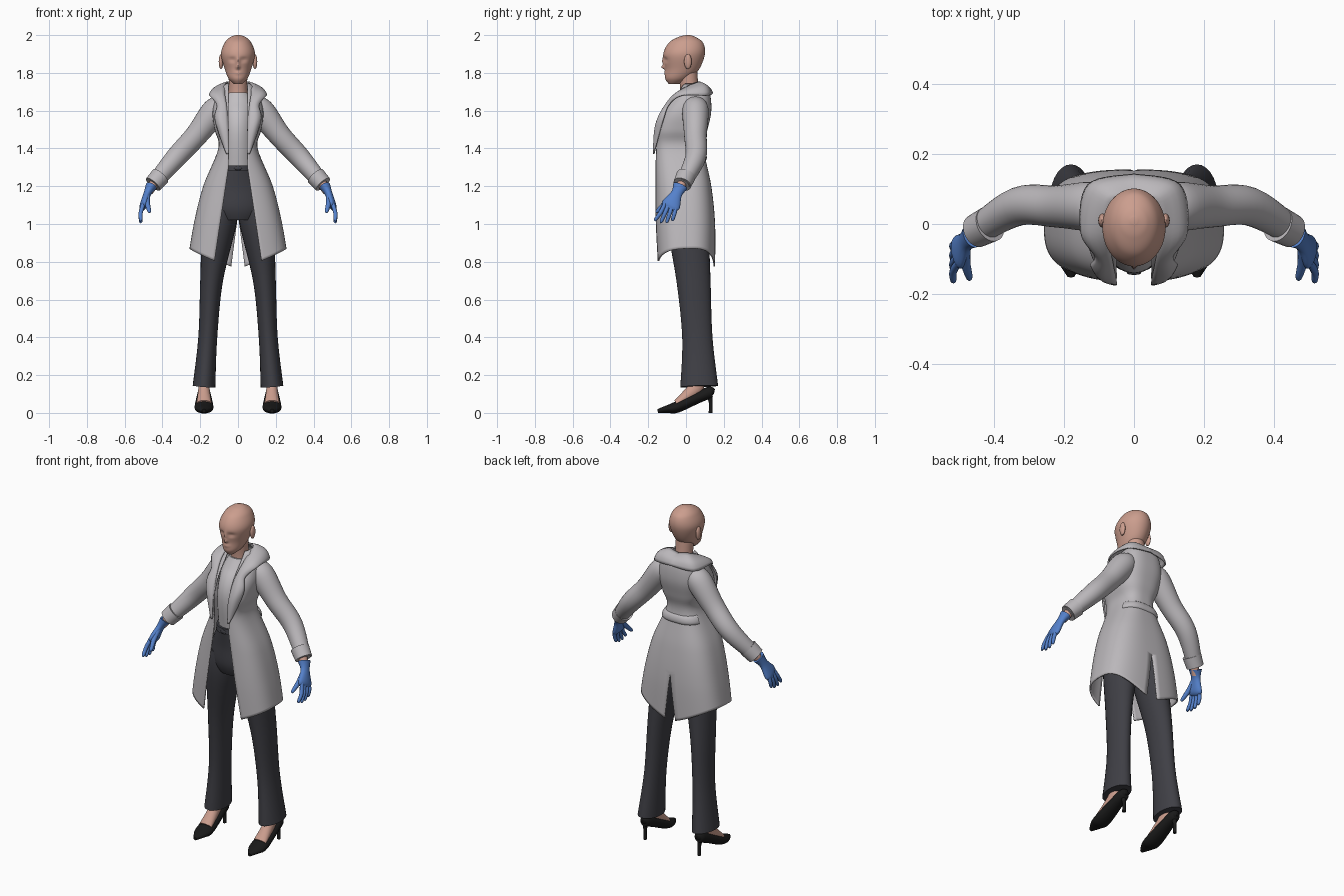
import bpy, bmesh, math
from mathutils import Vector

default_cube = bpy.data.objects.get("Cube")
if default_cube:
    bpy.data.objects.remove(default_cube)


def material(name, red, green, blue):
    mat = bpy.data.materials.new(name)
    mat.use_nodes = True
    mat.diffuse_color = (red, green, blue, 1)
    shader = next(node for node in mat.node_tree.nodes if node.type == 'BSDF_PRINCIPLED')
    shader.inputs['Base Color'].default_value = mat.diffuse_color
    return mat


SKIN = material("skin", .6, .34, .27)
COAT = material("coat_grey", .5, .48, .5)
SHIRT = material("shirt_grey", .54, .52, .54)
TROUSER = material("trouser_charcoal", .05, .05, .06)
BLACK = material("shoe_black", .01, .01, .01)
GLOVE = material("glove_blue", .09, .22, .6)


def spline(rows, steps):
    """Pass a smooth curve through rows of values."""
    last = len(rows) - 1
    result = []
    for i in range(last):
        before, start, end, after = (rows[max(0, min(last, i + k))] for k in (-1, 0, 1, 2))
        for step in range(steps):
            t = step / steps
            result.append(tuple(
                b + t / 2 * (c - a + t * (2 * a - 5 * b + 4 * c - d + t * (3 * b - a - 3 * c + d)))
                for a, b, c, d in zip(before, start, end, after)))
    return result + [tuple(rows[last])]


def surface(name, rings, mat, closed=True, mirror=False, thickness=0):
    """Bridge successive rows of points into one smooth object."""
    bm = bmesh.new()
    verts = [[bm.verts.new(point) for point in ring] for ring in rings]
    count = len(verts[0])
    for lower, upper in zip(verts, verts[1:]):
        for j in range(count if closed else count - 1):
            k = (j + 1) % count
            bm.faces.new((lower[j], lower[k], upper[k], upper[j]))
    if closed:
        bm.faces.new(verts[0])
        bm.faces.new(verts[-1])
    bmesh.ops.recalc_face_normals(bm, faces=bm.faces)
    mesh = bpy.data.meshes.new(name)
    bm.to_mesh(mesh)
    bm.free()
    mesh.materials.append(mat)
    ob = bpy.data.objects.new(name, mesh)
    bpy.context.collection.objects.link(ob)
    bpy.ops.object.select_all(action='DESELECT')
    ob.select_set(True)
    bpy.context.view_layer.objects.active = ob
    bpy.ops.object.shade_smooth_by_angle(angle=math.radians(50))
    if mirror:
        modifier = ob.modifiers.new("mirror", 'MIRROR')
        modifier.merge_threshold = .002
    if thickness:
        modifier = ob.modifiers.new("thickness", 'SOLIDIFY')
        modifier.thickness = thickness
        modifier.offset = 0


def circle(sides):
    angles = (math.tau * k / sides for k in range(sides))
    return [(math.cos(angle), math.sin(angle)) for angle in angles]


def tube(name, rows, mat, ref=(0, 1, 0), mirror=True, sides=28):
    """Rows are x, y, z, radius and, where oval, the radius along ref."""
    rows = spline([row if len(row) > 4 else row + row[-1:] for row in rows], 6)
    points = [Vector(row[:3]) for row in rows]
    rings = []
    for i, (point, row) in enumerate(zip(points, rows)):
        following = points[min(i + 1, len(points) - 1)]
        tangent = (following - points[max(i - 1, 0)]).normalized()
        across = Vector(ref).cross(tangent).normalized()
        along = tangent.cross(across)
        rings.append([point + across * row[3] * c + along * row[4] * s for c, s in circle(sides)])
    surface(name, rings, mat, mirror=mirror)


def ellipsoid(name, centre, radii, mat, mirror=True):
    rings = []
    for i in range(1, 12):
        angle = math.pi * i / 12
        rings.append([[m + r * d for m, r, d in zip(centre, radii, (
            math.sin(angle) * c, math.sin(angle) * s, -math.cos(angle)))] for c, s in circle(20)])
    surface(name, rings, mat, mirror=mirror)


# Head: height, half width, front and back, shaped by soft bumps for the face
skull = [(1.74, .02, -.09, -.04), (1.77, .05, -.11, .02), (1.82, .07, -.11, .07),
         (1.9, .09, -.12, .1), (1.96, .07, -.09, .09), (1.99, .04, -.04, .05), (2, .01, 0, .02)]
nose, bridge = (0, 1.83, .01, .01, .02), (0, 1.86, .01, .02, .01)
eye_socket, lips = (.03, 1.87, .02, .01, -.01), (0, 1.8, .02, .01, .005)
rings = []
for z, width, front, back in spline(skull, 9):
    ring = []
    for c, s in circle(96):
        x, y = width * c, (front + back) / 2 + (back - front) / 2 * s
        if s < -.2:
            for at_x, at_z, size_x, size_z, height in (nose, bridge, eye_socket, lips):
                distance = ((abs(x) - at_x) / size_x) ** 2 + ((z - at_z) / size_z) ** 2
                y -= height * math.exp(-distance)
        ring.append((x, y, z))
    rings.append(ring)
surface("head", rings, SKIN)
ellipsoid("ear", (.09, .01, 1.86), (.012, .02, .04), SKIN)
tube("neck", [(0, .03, 1.62, .07), (0, .02, 1.7, .05), (0, .01, 1.8, .05)], SKIN, mirror=False)

# Shirt, trouser top and belt
tube("shirt", [(0, -.02, 1.3, .09, .1), (0, -.02, 1.5, .09, .12), (0, .01, 1.62, .09),
               (0, .02, 1.69, .06)], SHIRT, mirror=False)
tube("trouser_hips", [(0, -.02, 1.3, .09, .11), (0, -.01, 1.2, .14, .11), (0, 0, 1.1, .16, .12),
                      (0, .01, 1.04, .13, .11)], TROUSER, mirror=False)
tube("waist_belt", [(0, -.02, 1.28, .1, .12), (0, -.02, 1.31, .1, .115)], TROUSER, mirror=False)
ellipsoid("belt_buckle", (0, -.14, 1.295), (.02, .005, .01), TROUSER, mirror=False)

# Flared trouser legs
tube("trouser_leg", [(.08, .01, 1.13, .08, .11), (.1, .01, 1, .09, .11), (.14, .04, .7, .06, .09),
                     (.16, .06, .4, .05, .08), (.18, .07, .14, .06, .1)], TROUSER)

# Feet and high-heeled shoes
foot = .18
tube("foot", [(foot, .06, .2, .03), (foot, .05, .13, .03, .04), (foot, -.05, .05, .04, .02)], SKIN)
tube("shoe", [(foot, .15, .11, .01), (foot, .13, .11, .03), (foot, .06, .08, .03, .04),
              (foot, -.05, .03, .03, .05), (foot, -.1, .02, .02, .04), (foot, -.15, .01, .01)],
     BLACK, ref=(1, 0, 0))
tube("shoe_heel", [(foot, .12, .1, .02), (foot, .13, .06, .01), (foot, .13, 0, .01)], BLACK)

# Coat body: height, half width, front and back
coat = spline([(.76, .27, -.15, .15), (1, .23, -.16, .15), (1.2, .18, -.16, .13),
               (1.4, .1, -.16, .09), (1.5, .12, -.16, .11), (1.6, .13, -.12, .13),
               (1.7, .1, -.04, .12), (1.74, .06, -.02, .08)], 8)
COAT_TOP = coat[-1][0]
BOXINESS = .7


def coat_point(z, u, offset=0):
    """Point on the coat: u runs from the front edge to the middle of the back."""
    i = min(len(coat) - 2, sum(row[0] <= z for row in coat) - 1)
    low, high = coat[i], coat[i + 1]
    t = (z - low[0]) / (high[0] - low[0])
    width, front, back = (a + (b - a) * t for a, b in zip(low[1:], high[1:]))
    opening = .05 + .15 * max(0, 1.3 - z)
    vent = .13 * max(0, 1.05 - z)
    start = -math.acos((opening / width) ** (1 / BOXINESS))
    end = math.acos((vent / width) ** (1 / BOXINESS))
    angle = start + (end - start) * u
    c, s = max(0, math.cos(angle)), math.sin(angle)
    depth = (back - front) / 2 + offset
    y = (front + back) / 2 + depth * math.copysign(abs(s) ** BOXINESS, s)
    return ((width + offset) * c ** BOXINESS, y, z)


def hem(u):
    """The hem dips at the front edges and more at the back vent."""
    dip = .065 if u < .5 else .095
    return .87 - dip * (2 * u - 1) ** 2


columns = [k / 40 for k in range(41)]
rings = [[coat_point(COAT_TOP + (hem(u) - COAT_TOP) * row / 60, u) for u in columns]
         for row in range(61)]
surface("coat_body", rings, COAT, closed=False, mirror=True, thickness=.008)

# Half belt across the back of the waist
rings = [[coat_point(1.36 + .025 * c, .6 + .4 * u, .014 * s) for u in columns]
         for c, s in circle(16)[:9]]
surface("coat_back_belt", rings, COAT, closed=False, mirror=True)

# Collar and lapel, rolled from the neck line out to the notched edge
roll_line = [(0, .07, 1.74), (.06, .06, 1.75), (.07, -.04, 1.7), (.06, -.11, 1.62),
             (.05, -.16, 1.5), (.05, -.17, 1.37)]
outer_edge = [(0, .14, 1.69), (.13, .11, 1.68), (.15, -.02, 1.68), (.11, -.09, 1.63),
              (.12, -.12, 1.55), (.06, -.17, 1.37)]
rings = []
for inner, outer in zip(spline(roll_line, 8), spline(outer_edge, 8)):
    inner, outer = Vector(inner), Vector(outer)
    outward = Vector((inner.x + outer.x, inner.y + outer.y, .14)).normalized()
    bulge = outward * (outer - inner).length / 5
    rings.append([inner.lerp(outer, s / 6) + bulge * math.sin(math.pi * s / 6) for s in range(7)])
surface("collar_and_lapel", rings, COAT, closed=False, mirror=True, thickness=.008)

# Sleeves with turned cuffs
tube("sleeve", [(.07, .05, 1.64, .04, .05), (.12, .05, 1.6, .07), (.22, .05, 1.47, .06),
                (.33, .05, 1.35, .055), (.45, -.02, 1.21, .04)], COAT)
tube("sleeve_cuff", [(.41, 0, 1.255, .052), (.45, -.02, 1.21, .048)], COAT)

# Wrists and gloved hands
tube("wrist", [(.43, -.01, 1.24, .03), (.47, -.04, 1.17, .02)], SKIN)
tube("glove_palm", [(.46, -.03, 1.2, .03, .04), (.48, -.05, 1.16, .02, .03),
                    (.5, -.08, 1.1, .02, .05), (.51, -.09, 1.08, .01, .03)], GLOVE)
for i, finger in enumerate(("index", "middle", "ring", "little")):
    root, tip = -.11 + .02 * i, -.16 + .03 * i
    low = 1 + .01 * abs(i - 1.5)
    tube(finger + "_finger", [(.5, root, 1.11, .011), (.515, (root + tip) / 2, 1.06, .011),
                              (.515, tip, low + .01, .009), (.515, tip, low, .003)], GLOVE, sides=12)
tube("thumb", [(.48, -.07, 1.15, .015), (.48, -.11, 1.11, .014), (.47, -.15, 1.07, .01),
               (.47, -.16, 1.06, .003)], GLOVE, sides=12)
